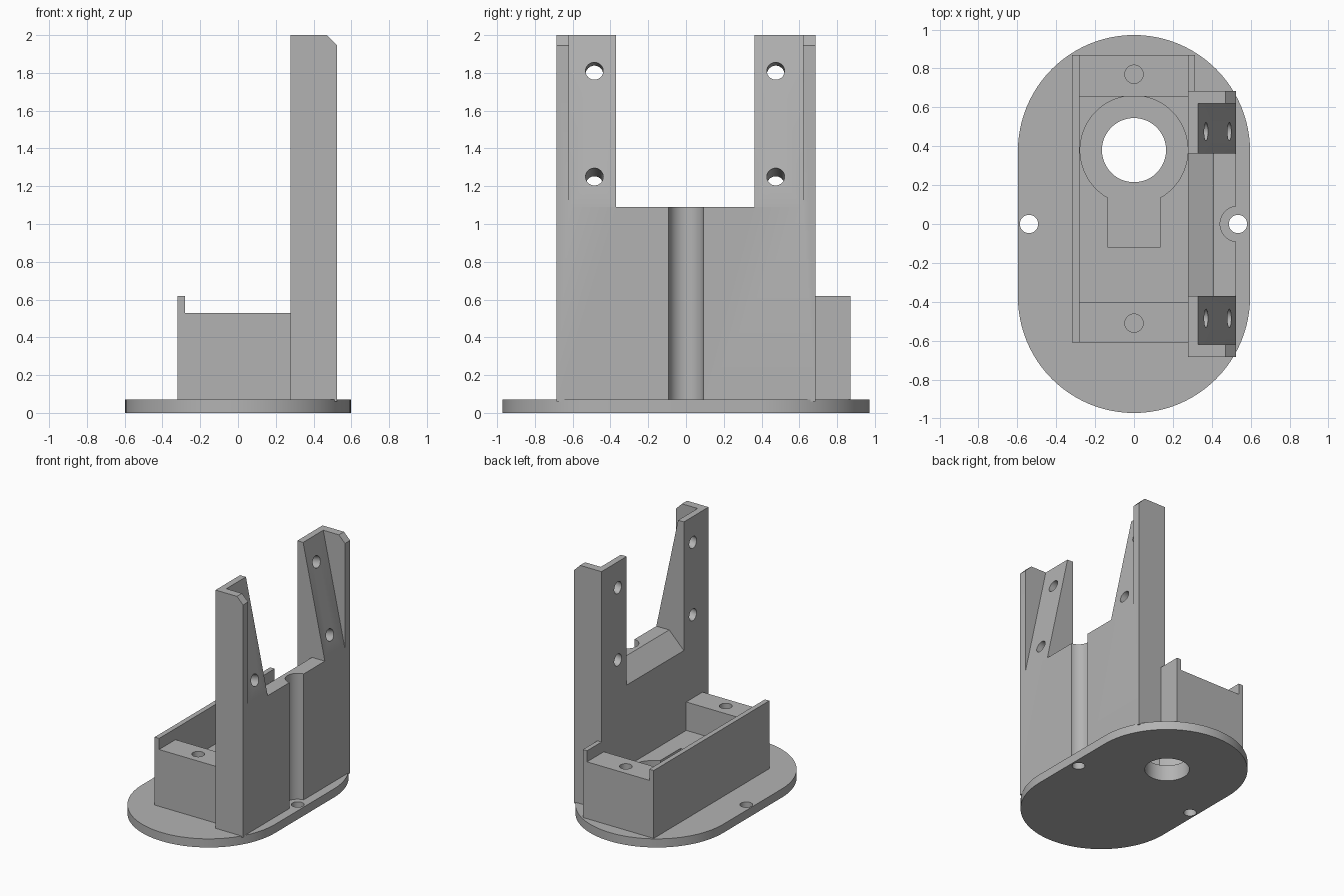
import bpy, bmesh, math
from mathutils import Vector, Matrix

cube = bpy.data.objects.get("Cube")
if cube:
    bpy.data.objects.remove(cube, do_unlink=True)

grey = bpy.data.materials.new("plain grey")
grey.use_nodes = True
colour = (0.45, 0.45, 0.45, 1)
grey.diffuse_color = colour
grey.node_tree.nodes["Principled BSDF"].inputs["Base Color"].default_value = colour


def prism(name, profile, lo, hi, axis="z"):
    """Extrude an outline: (x, y) along z, or (x, z) along y."""
    place = (lambda a, b, c: (a, b, c)) if axis == "z" else (lambda a, b, c: (a, c, b))
    bm = bmesh.new()
    face = bm.faces.new([bm.verts.new(place(a, b, lo)) for a, b in profile])
    new = bmesh.ops.extrude_face_region(bm, geom=[face])["geom"]
    bmesh.ops.translate(bm, verts=[g for g in new if isinstance(g, bmesh.types.BMVert)],
                        vec=Vector(place(0, 0, hi - lo)))
    bmesh.ops.recalc_face_normals(bm, faces=bm.faces)
    mesh = bpy.data.meshes.new(name)
    bm.to_mesh(mesh)
    bm.free()
    mesh.materials.append(grey)
    obj = bpy.data.objects.new(name, mesh)
    bpy.context.collection.objects.link(obj)
    return obj


def rect(x0, x1, y0, y1):
    return [(x0, y0), (x1, y0), (x1, y1), (x0, y1)]


def arc(cx, cy, r, start=0, end=360, steps=48):
    full = end - start == 360
    count = steps if full else steps + 1
    angles = [math.radians(start + (end - start) * i / steps) for i in range(count)]
    return [(cx + r * math.cos(a), cy + r * math.sin(a)) for a in angles]


def cut(obj, *cutters):
    """Subtract each cutter from the object and throw the cutter away."""
    bpy.context.view_layer.objects.active = obj
    for cutter in cutters:
        cutter.hide_render = True
        mod = obj.modifiers.new("cut", "BOOLEAN")
        mod.operation, mod.solver, mod.object = "DIFFERENCE", "EXACT", cutter
        bpy.ops.object.modifier_apply(modifier=mod.name)
        bpy.data.objects.remove(cutter, do_unlink=True)


def hole(x, y, r, lo, hi):
    return prism("hole_cutter", arc(x, y, r), lo, hi)


BORE_Y = 0.38      # centre of the large bore
SCREW = 0.047      # screw hole radius

# Stadium-shaped base plate with two screw holes and the bore
END = 0.597
base = prism("base_plate", arc(0, 0.375, END, 0, 180) + arc(0, -0.375, END, 180, 360), 0, 0.07)
cut(base, hole(0, BORE_Y, 0.165, -1, 1), *[hole(x, 0, SCREW, -1, 1) for x in (-0.54, 0.535)])

# Tray with side lips, end ledges, pocket and keyhole recess
tray = prism("tray", rect(-0.32, 0.315, -0.61, 0.87), 0.05, 0.62)
half_angle = math.degrees(math.asin(0.135 / 0.28))
keyhole = arc(0, BORE_Y, 0.28, -90 + half_angle, 270 - half_angle) + [(-0.135, -0.12), (0.135, -0.12)]
cut(tray,
    prism("lip_cutter", rect(-0.28, 0.278, -0.8, 1), 0.53, 1),
    prism("pocket_cutter", rect(-0.28, 0.278, -0.40, 0.655), 0.3, 1),
    prism("keyhole_cutter", [(x * 0.99, y) for x, y in keyhole], 0.13, 0.4),
    hole(0, BORE_Y, 0.165, -1, 1),
    *[hole(0, y, SCREW, 0.25, 1) for y in (-0.51, 0.77)])

# Upright wall with two posts, a bevelled saddle, sloped seats and a groove
wall = prism("upright_wall", [(0.278, 0.06), (0.525, 0.06), (0.525, 1.945), (0.47, 2), (0.278, 2)],
             -0.685, 0.685, "y")
slope = (0.525 - 0.33) / (2 - 1.09)
seat_x = lambda z: 0.33 + (2 - z) * slope
cut(wall,
    prism("saddle_cutter", [(0.2, 0.88), (0.41, 1.09), (0.7, 1.09), (0.7, 2.2), (0.2, 2.2)],
          -0.37, 0.362, "y"),
    prism("seat_cutter", [(seat_x(1), 1), (0.7, 1), (0.7, 2.2), (seat_x(2.2), 2.2)],
          -0.62, 0.62, "y"),
    hole(0.535, 0, 0.092, -1, 1.5))

# Screw holes square to the sloped seats
for y in (-0.485, 0.475):
    for z in (1.25, 1.81):
        drill = hole(0, 0, SCREW, -0.5, 0.5)
        tilt = math.pi / 2 - math.atan(slope)
        drill.data.transform(Matrix.Translation((seat_x(z), y, z)) @ Matrix.Rotation(tilt, 4, "Y"))
        cut(wall, drill)

# Smooth the round walls, keep edges sharp
bpy.ops.object.select_all(action="DESELECT")
for obj in (base, tray, wall):
    obj.select_set(True)
bpy.context.view_layer.objects.active = base
bpy.ops.object.shade_smooth_by_angle(angle=math.radians(30))
